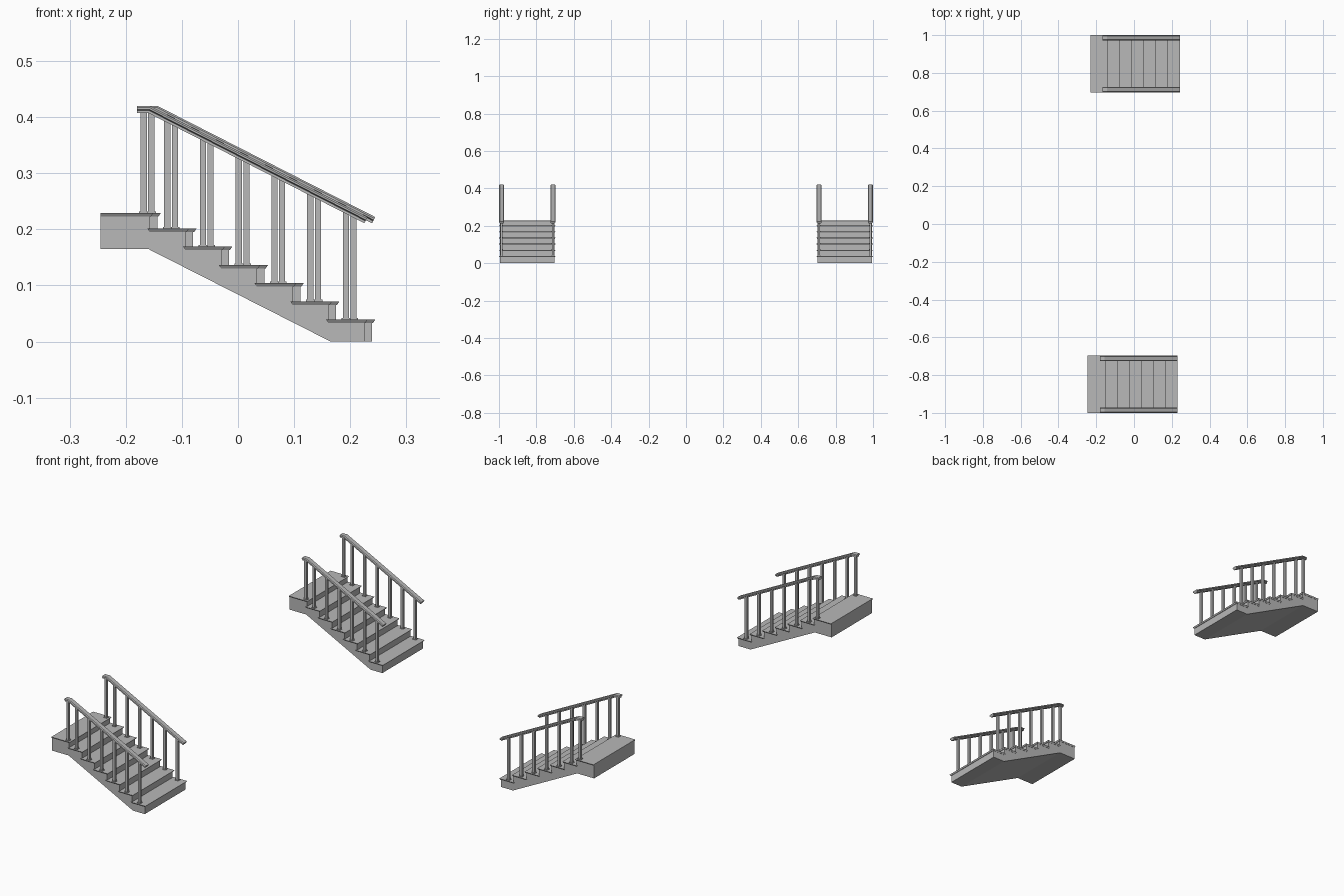
import bpy, bmesh
from mathutils import Vector

old = bpy.data.objects.get("Cube")
if old:
    bpy.data.objects.remove(old)

grey = bpy.data.materials.new("stone grey")
grey.use_nodes = True
colour = (0.48, 0.48, 0.48, 1)
grey.diffuse_color = colour
grey.node_tree.nodes["Principled BSDF"].inputs["Base Color"].default_value = colour

RUN, RISE = 0.0637, 0.0325      # one step
STEPS = 6                       # steps below the landing tread
NOSE = 0.231                    # front edge of the lowest tread
FIRST = 0.039                   # top of the lowest tread
LANDING = 0.229                 # top of the landing
BACK = -0.245                   # rear end of the landing
THICK = 0.006                   # tread thickness
HALF = 0.1515                   # half the stair width


def finish(bm, name):
    bmesh.ops.recalc_face_normals(bm, faces=bm.faces)
    mesh = bpy.data.meshes.new(name)
    bm.to_mesh(mesh)
    bm.free()
    mesh.materials.append(grey)
    obj = bpy.data.objects.new(name, mesh)
    bpy.context.collection.objects.link(obj)
    return obj


def loft(bm, rings):
    """Skin a row of matching closed rings and cap both ends."""
    rows = [[bm.verts.new(p) for p in ring] for ring in rings]
    n = len(rows[0])
    for a, b in zip(rows, rows[1:]):
        for i in range(n):
            j = (i + 1) % n
            bm.faces.new((a[i], a[j], b[j], b[i]))
    bm.faces.new(rows[0])
    bm.faces.new(rows[-1])


def block(bm, x0, x1, y0, y1, z0, z1, inset=0.0, rear_inset=None):
    """Box whose bottom is drawn in by inset."""
    r = inset if rear_inset is None else rear_inset

    def ring(a, b, z):
        return [(x0 + b, y0 + a, z), (x1 - a, y0 + a, z),
                (x1 - a, y1 - a, z), (x0 + b, y1 - a, z)]
    loft(bm, [ring(inset, r, z0), ring(0, 0, z1)])


def rail_top(x):
    return min(0.42, 0.222 + (NOSE - x) * RISE / RUN)


def build_stair(label, cx, cy):
    # Solid stepped body
    outline = [(BACK, 0.165), (-0.16, 0.165), (0.165, 0)]
    edge = NOSE - 0.006
    outline.append((edge, 0))
    for i in range(STEPS):
        z = FIRST + i * RISE - THICK / 2
        outline += [(edge - i * RUN, z), (edge - (i + 1) * RUN, z)]
    outline += [(edge - STEPS * RUN, LANDING - THICK / 2), (BACK, LANDING - THICK / 2)]
    bm = bmesh.new()
    w = HALF - 0.005
    loft(bm, [[(x, y, z) for x, z in outline] for y in (-w, w)])
    parts = [finish(bm, label + "_stair_body")]

    # Treads with an undercut nosing
    bm = bmesh.new()
    for i in range(STEPS):
        front, top = NOSE - i * RUN, FIRST + i * RISE
        block(bm, front - 0.074, front, -HALF, HALF, top - THICK, top, 0.004)
    block(bm, BACK, NOSE - STEPS * RUN, -HALF, HALF, LANDING - THICK, LANDING, 0.004, 0)
    parts.append(finish(bm, label + "_treads"))

    # Square balusters on small foot plates
    posts = [(0.1925 - i * RUN, FIRST + i * RISE) for i in range(STEPS)]
    posts.append((-0.168, LANDING))
    for side, name in ((-1, "_right"), (1, "_left")):
        y = side * (HALF - 0.0145)
        bm = bmesh.new()
        for x, z in posts:
            block(bm, x - 0.0055, x + 0.0055, y - 0.0055, y + 0.0055,
                  z - 0.001, rail_top(x) - 0.007)
            block(bm, x - 0.008, x + 0.008, y - 0.008, y + 0.008, z - 0.001, z + 0.003)
        parts.append(finish(bm, label + name + "_balusters"))

        # Moulded handrail: level start, then parallel to the flight
        half = [(0.010, 0), (0.0135, -0.003), (0.0135, -0.006),
                (0.009, -0.008), (0.009, -0.0125)]
        profile = half + [(-a, b) for a, b in reversed(half)]
        bend = NOSE - (0.42 - 0.222) * RUN / RISE
        path = [Vector((x, 0, rail_top(x))) for x in (-0.180, bend, NOSE)]
        slope = Vector((RISE, 0, RUN)).normalized()
        up = Vector((0, 0, 1))
        mitre = (up + slope) / (1 + up.dot(slope))
        rings = [[p + Vector((0, y + a, 0)) + n * b for a, b in profile]
                 for p, n in zip(path, (up, mitre, slope))]
        bm = bmesh.new()
        loft(bm, rings)
        parts.append(finish(bm, label + name + "_handrail"))

    for part in parts:
        part.location = (cx, cy, 0)


# Two matching flights, far apart and slightly staggered
build_stair("front", 0.0, -1 + HALF)
build_stair("rear", 0.0135, 1 - HALF)
